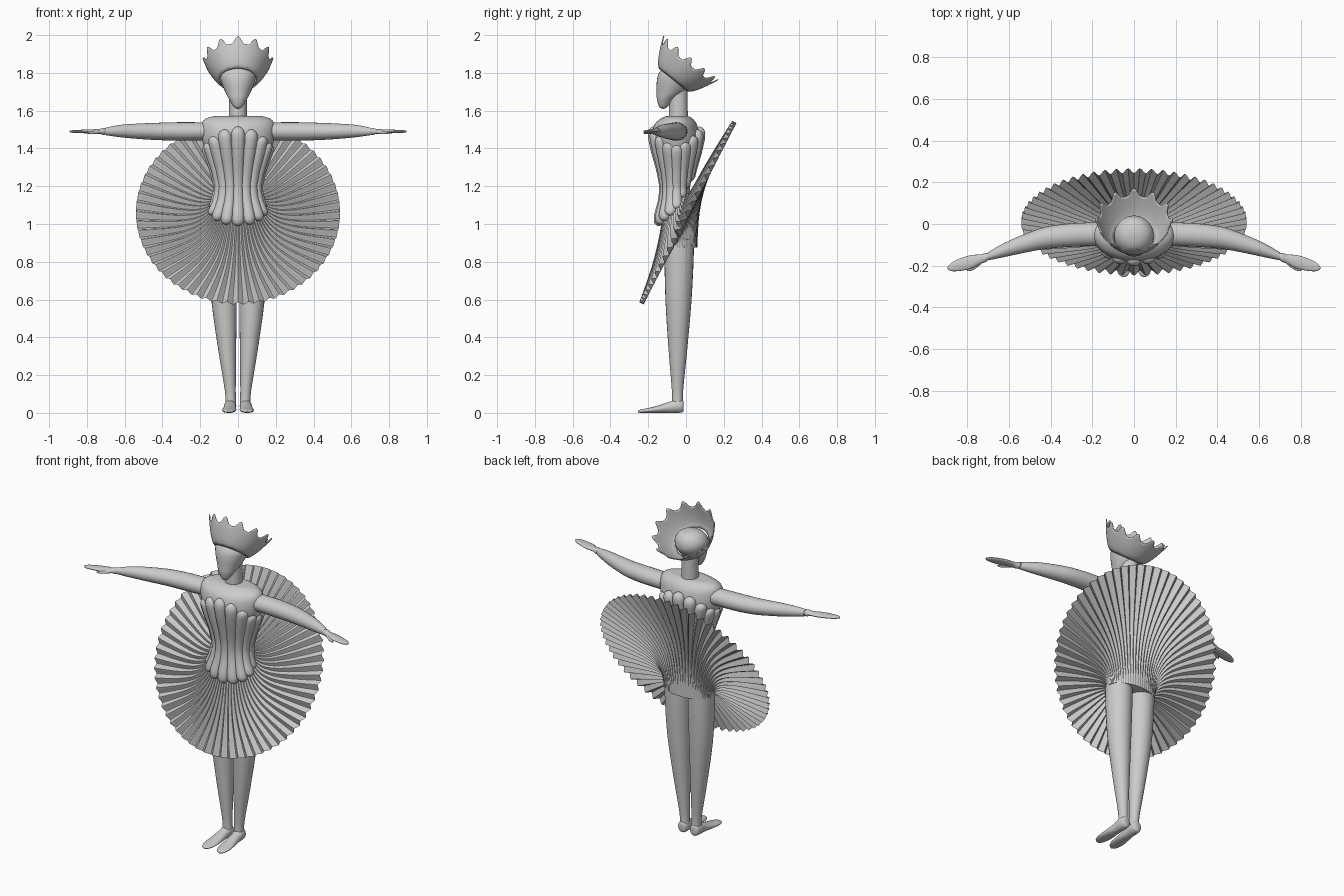
import bpy
from math import sin, cos, pi, radians
from mathutils import Vector

if "Cube" in bpy.data.objects:
    bpy.data.objects.remove(bpy.data.objects["Cube"])

X, Y, Z = Vector((1, 0, 0)), Vector((0, 1, 0)), Vector((0, 0, 1))


def make(name, verts, faces, mirror=False, angle=50):
    me = bpy.data.meshes.new(name)
    me.from_pydata([tuple(v) for v in verts], [], faces)
    ob = bpy.data.objects.new(name, me)
    bpy.context.collection.objects.link(ob)
    if mirror:
        ob.modifiers.new("mirror", 'MIRROR').use_mirror_merge = False
    bpy.ops.object.select_all(action='DESELECT')
    ob.select_set(True)
    bpy.context.view_layer.objects.active = ob
    bpy.ops.object.mode_set(mode='EDIT')
    bpy.ops.mesh.select_all(action='SELECT')
    bpy.ops.mesh.normals_make_consistent(inside=False)
    bpy.ops.object.mode_set(mode='OBJECT')
    bpy.ops.object.shade_smooth_by_angle(angle=radians(angle))
    return ob


def smooth_keys(keys, k=4):
    """Catmull-Rom resampling of (x, y, z, ra, rb) sections."""
    out = []
    for i in range(len(keys) - 1):
        p = [keys[max(0, i - 1)], keys[i], keys[i + 1], keys[min(len(keys) - 1, i + 2)]]
        for j in range(k):
            t = j / k
            out.append([0.5 * (2 * b + (c - a) * t + (2 * a - 5 * b + 4 * c - d) * t * t
                               + (3 * b - a - 3 * c + d) * t ** 3) for a, b, c, d in zip(*p)])
    return out + [list(keys[-1])]


def grid_faces(rows, n, off=0):
    return [(off + r * n + i, off + r * n + (i + 1) % n, off + (r + 1) * n + (i + 1) % n, off + (r + 1) * n + i)
            for r in range(rows - 1) for i in range(n)]


def sections(keys, a, b, n=24, off=0, k=4):
    rings = smooth_keys(keys, k)
    verts = [Vector(q[:3]) + a * (max(q[3], .001) * cos(2 * pi * i / n)) + b * (max(q[4], .001) * sin(2 * pi * i / n))
             for q in rings for i in range(n)]
    faces = grid_faces(len(rings), n, off)
    last = off + (len(rings) - 1) * n
    return verts, faces + [tuple(range(off, off + n)), tuple(range(last, last + n))]


def loft(name, keys, a, b, mirror=False, n=24):
    return make(name, *sections(keys, a, b, n), mirror)


# head, neck and torso
loft("head", [(0, -.12, 1.61, .004, .004), (0, -.12, 1.62, .022, .022), (0, -.108, 1.66, .047, .046),
              (0, -.08, 1.70, .068, .075), (0, -.06, 1.75, .088, .095), (0, -.054, 1.79, .094, .093),
              (0, -.05, 1.825, .076, .074), (0, -.048, 1.845, .045, .044), (0, -.048, 1.853, .004, .004)], X, Y, n=32)
loft("neck", [(0, -.04, 1.54, .048, .05), (0, -.04, 1.63, .047, .049), (0, -.04, 1.73, .047, .049)], X, Y)
loft("torso", [(0, -.045, 1.572, .09, .04), (0, -.047, 1.57, .13, .06), (0, -.05, 1.555, .175, .088),
               (0, -.055, 1.52, .195, .115), (0, -.055, 1.45, .192, .125), (0, -.053, 1.38, .168, .11),
               (0, -.05, 1.28, .13, .085), (0, -.047, 1.18, .105, .068), (0, -.04, 1.08, .12, .07),
               (0, -.03, .9, .14, .07)], X, Y, n=40)

# bodice of rounded vertical petals
profile = [(.98, .165, .094), (1.05, .15, .09), (1.12, .12, .074), (1.19, .105, .066), (1.28, .125, .08),
           (1.38, .157, .105), (1.45, .178, .118), (1.53, .185, .122)]


def radii(z):
    for (z0, a0, b0), (z1, a1, b1) in zip(profile, profile[1:]):
        if z <= z1:
            t = max(0, (z - z0) / (z1 - z0))
            return a0 + (a1 - a0) * t, b0 + (b1 - b0) * t
    return profile[-1][1:]


pv, pf = [], []
for i in range(16):
    th = 2 * pi * i / 16 - pi / 2
    s, c = sin(th), cos(th)
    top = 1.42 + .095 * s * s
    bot = 1.08 + (.09 if s < 0 else .15) * s
    radial, tangent = Vector((c, s, 0)), Vector((-s, c, 0))
    keys = []
    for j in range(19):
        t = (1 - cos(pi * j / 18)) / 2
        z = bot + (top - bot) * t
        rx, ry = radii(z)
        end = min(1, (z - bot) / .03, (top - z) / .04)
        cap = max(.03, (1 - (1 - max(0, end)) ** 2)) ** .5
        w = (.027 + .16 * (rx * .5 + ry * .5 - .085)) * cap
        keys.append((rx * c, -.05 + ry * s, z, w, w * .9))
    v, f = sections(keys, tangent, radial, 14, len(pv), 1)
    pv += v
    pf += f
make("bodice_petals", pv, pf)

# tilted pleated skirt: front layer and back layer meet at the rim
C, U, N = Vector((0, .01, 1.06)), Vector((0, .455, .89)), Vector((0, -.89, .455))
PLEATS, COLS, ROWS = 60, 360, 18


def bezier(p, t):
    m = 1 - t
    return p[0] * m ** 3 + p[1] * (3 * m * m * t) + p[2] * (3 * m * t * t) + p[3] * t ** 3


def skirt_layer(front):
    out = []
    for r in range(ROWS):
        t = r / (ROWS - 1)
        for i in range(COLS):
            th = 2 * pi * i / COLS
            c, s = cos(th), sin(th)
            rim = C + X * (.54 * c) + U * (.54 * s)
            y = -.02 + .09 * s
            hz = 1.06 + (y - .01) * 1.956
            if front:
                start = Vector((.1 * c, -.035 + .07 * s, 1.16))
                hip = Vector((.16 * c, y, hz)) + N * .04
            else:
                start = Vector((.155 * c, -.025 + .085 * s, .875))
                hip = Vector((.165 * c, -.025 + .075 * s, max(.9, hz))) - N * .01
            p = bezier([start, hip, hip + (rim - hip) * .25, rim], t)
            out.append(p + N * ((.001 + .012 * t) * cos(PLEATS * th)))
    return out


fr, bk = skirt_layer(True), skirt_layer(False)
rows = [fr[r * COLS:(r + 1) * COLS] for r in range(ROWS)]
rows += [bk[r * COLS:(r + 1) * COLS] for r in range(ROWS - 2, -1, -1)]
faces = grid_faces(len(rows), COLS)
last = (len(rows) - 1) * COLS
faces += [tuple(range(COLS)), tuple(range(last, last + COLS))]
make("pleated_skirt", [p for row in rows for p in row], faces, angle=60)

# crown: flared bowl leaning back, with twelve teeth
axis, fwd = Vector((0, .62, .78)), Vector((0, -.78, .62))
base, n, R = Vector((0, -.067, 1.762)), 144, 12
verts = []
for r in range(R):
    t = r / (R - 1)
    for i in range(n):
        ph = 2 * pi * i / n
        h = t * (.112 + .038 * (.5 + .5 * cos(12 * ph)) ** 2)
        rad = .098 + .09 * (h / .15) ** .7
        verts.append(base + axis * h + (fwd * cos(ph) + X * sin(ph)) * rad)
crown = make("crown", verts, grid_faces(R, n))
sol = crown.modifiers.new("thickness", 'SOLIDIFY')
sol.thickness = .006

# arms and hands
loft("arm", [(.17, -.048, 1.49, .056, .048), (.3, -.053, 1.49, .056, .049), (.42, -.066, 1.49, .053, .046),
             (.52, -.092, 1.491, .045, .041), (.62, -.124, 1.492, .034, .033),
             (.70, -.155, 1.49, .019, .02)], Y, Z, True)
loft("hand", [(.69, -.153, 1.49, .012, .014), (.71, -.16, 1.49, .022, .019), (.735, -.168, 1.49, .022, .013),
              (.78, -.181, 1.49, .032, .011), (.83, -.194, 1.49, .03, .009), (.875, -.206, 1.49, .02, .007),
              (.893, -.211, 1.49, .003, .003)], Y, Z, True)
loft("thumb", [(.72, -.172, 1.488, .01, .009), (.76, -.202, 1.484, .012, .008),
               (.785, -.216, 1.482, .009, .006), (.80, -.223, 1.482, .002, .002)], Y, Z, True, 12)

# legs and feet
loft("leg", [(.079, -.036, .92, .074, .078), (.078, -.037, .8, .074, .077), (.073, -.04, .58, .066, .068),
             (.057, -.043, .33, .047, .049), (.041, -.045, .12, .029, .03), (.038, -.045, .05, .028, .029)],
     X, Y, True)
loft("foot", [(.04, -.012, .035, .012, .02), (.04, -.02, .036, .027, .033), (.041, -.05, .036, .032, .036),
              (.042, -.09, .029, .031, .029), (.045, -.15, .019, .036, .019), (.048, -.2, .013, .037, .013),
              (.05, -.24, .009, .025, .009), (.05, -.254, .007, .006, .004)], X, Z, True)
